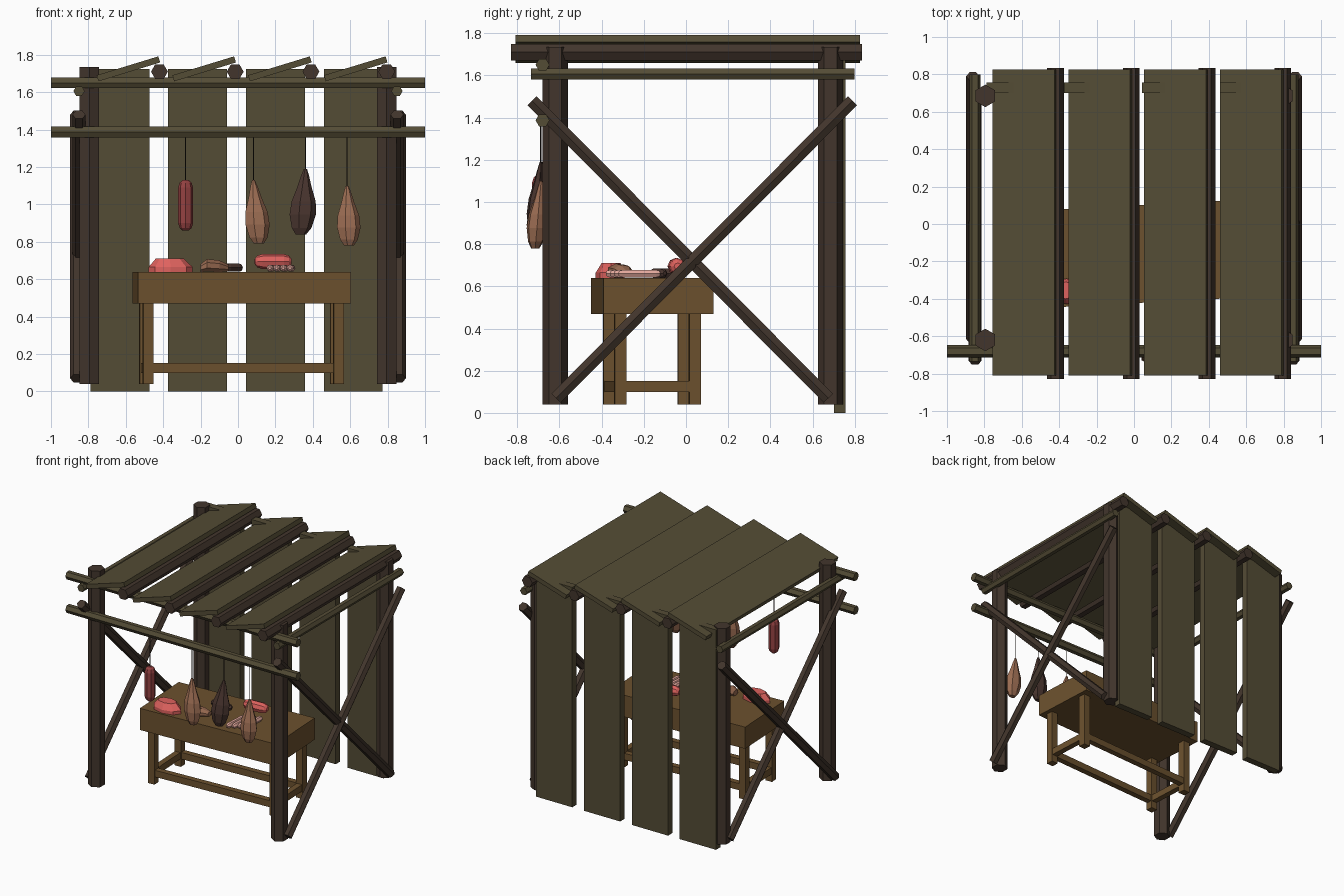
import bpy, bmesh, math
from mathutils import Vector, Matrix

if "Cube" in bpy.data.objects:
    bpy.data.objects.remove(bpy.data.objects["Cube"])


def mat(name, rgb):
    m = bpy.data.materials.new(name)
    lin = [(c / 255 / 12.92) if c < 11 else ((c / 255 + 0.055) / 1.055) ** 2.4 for c in rgb]
    m.diffuse_color = (*lin, 1)
    m.use_nodes = True
    m.node_tree.nodes["Principled BSDF"].inputs["Base Color"].default_value = m.diffuse_color
    return m


DARK = mat("dark_wood", (66, 53, 44))
OLIVE = mat("olive_wood", (84, 76, 53))
TABLE = mat("table_wood", (108, 81, 46))
RED = mat("red_meat", (222, 98, 94))
SALAMI = mat("salami_red", (150, 66, 66))
PINK = mat("pink_sausage", (226, 168, 156))
HAM = mat("ham_brown", (155, 108, 82))
SMOKED = mat("smoked_meat", (72, 52, 46))
STRING = mat("string", (50, 42, 36))


def finish(name, bm, m):
    bmesh.ops.recalc_face_normals(bm, faces=bm.faces)
    me = bpy.data.meshes.new(name)
    bm.to_mesh(me)
    bm.free()
    me.materials.append(m)
    ob = bpy.data.objects.new(name, me)
    bpy.context.collection.objects.link(ob)
    return ob


def loft(name, rings, u, v, m, n=6):
    """Skin n-sided rings given as (centre, radius along u, radius along v)."""
    bm = bmesh.new()
    loops = []
    for c, ru, rv in rings:
        loops.append([bm.verts.new(Vector(c) + u * ru * math.cos(2 * math.pi * i / n)
                                   + v * rv * math.sin(2 * math.pi * i / n)) for i in range(n)])
    for a, b in zip(loops, loops[1:]):
        for i in range(n):
            bm.faces.new((a[i], a[(i + 1) % n], b[(i + 1) % n], b[i]))
    bm.faces.new(loops[0][::-1])
    bm.faces.new(loops[-1])
    return finish(name, bm, m)


def axes(p, q):
    d = (Vector(q) - Vector(p)).normalized()
    u = Vector((1, 0, 0)) if abs(d.y) > 0.5 else Vector((0, 1, 0))
    u = (u - d * u.dot(d)).normalized()
    return u, d.cross(u)


def bar(name, p, q, r, m, n=6):
    u, v = axes(p, q)
    return loft(name, [(p, r, r), (q, r, r)], u, v, m, n)


def capsule(name, p, q, r, m, n=8):
    u, v = axes(p, q)
    p, q = Vector(p), Vector(q)
    d = (q - p).normalized()
    prof = [(p, .4), (p + d * r * .35, .8), (p + d * r, 1),
            (q - d * r, 1), (q - d * r * .35, .8), (q, .4)]
    return loft(name, [(c, r * s, r * s) for c, s in prof], u, v, m, n)


def box(name, c, size, m, rot=Matrix()):
    bm = bmesh.new()
    bmesh.ops.create_cube(bm, size=1, matrix=Matrix.Diagonal((*size, 1)))
    ob = finish(name, bm, m)
    ob.matrix_world = Matrix.Translation(c) @ rot
    return ob


# Frame: posts, side rails and crossed braces
for s, side in ((-1, "left"), (1, "right")):
    for y, end in ((-.62, "front"), (.685, "back")):
        bar(f"{end}_{side}_post", (s * .795, y, .04), (s * .795, y, 1.735), .06, DARK)
    bar(f"{side}_rail", (s * .85, -.735, 1.606), (s * .85, .8, 1.606), .03, OLIVE)
    bar(f"{side}_brace_outer", (s * .862, -.616, .07), (s * .862, .79, 1.48), .035, DARK)
    bar(f"{side}_brace_inner", (s * .85, .675, .07), (s * .85, -.73, 1.48), .035, DARK)

# Front beams
for z, nm in ((1.65, "upper"), (1.387, "lower")):
    bar(f"{nm}_front_beam", (-1, -.68, z), (1, -.68, z), .033, OLIVE)

# Back wall boards, tilted roof boards and their poles
for i in range(4):
    x = -.632 + i * .416
    box("back_board", (x, .728, .8625), (.315, .055, 1.725), OLIVE)
    x = -.42 + i * .405
    bar("roof_pole", (x, -.83, 1.71), (x, .835, 1.71), .045, DARK)
    box("roof_board", (x - .166, .008, 1.725), (.345, 1.635, .034), OLIVE,
        Matrix.Rotation(-math.radians(17), 4, 'Y'))

# Table, turned slightly
TURN = Matrix.Rotation(math.radians(3), 4, 'Z')


def table_box(name, x, y, z, size):
    c = Vector((.02, -.161, 0)) + TURN @ Vector((x, y, z))
    box(name, c, size, TABLE, TURN)


table_box("table_top", 0, 0, .555, (1.14, .522, .17))
for s in (-1, 1):
    table_box("table_long_stretcher", 0, s * .177, .125, (1.0, .045, .052))
    table_box("table_side_stretcher", s * .51, 0, .125, (.045, .35, .052))
    for t in (-1, 1):
        table_box("table_leg", s * .51, t * .177, .255, (.056, .056, .43))

X, Y = Vector((1, 0, 0)), Vector((0, 1, 0))


# Hanging meats with strings
def hanging_ham(name, xs, x, z0, z1, w, m):
    h = z1 - z0
    prof = [(0, .4), (.1, .75), (.3, 1), (.5, .92), (.72, .55), (.9, .3), (1, .12)]
    rings = [((x + (xs - x) * t, -.715 + .028 * t, z0 + h * t), w * s, .05 * s) for t, s in prof]
    loft(name, rings, X, Y, m, 7)
    bar(name + "_string", (xs, -.687, z1 - .01), (xs, -.687, 1.37), .003, STRING, 4)


hanging_ham("hanging_ham_left", .082, .11, .79, 1.13, .068, HAM)
hanging_ham("hanging_smoked_ham", .36, .335, .84, 1.19, .074, SMOKED)
hanging_ham("hanging_ham_right", .583, .592, .78, 1.10, .066, HAM)
capsule("hanging_salami", (-.28, -.69, .86), (-.28, -.69, 1.13), .04, SALAMI)
bar("salami_string", (-.28, -.69, 1.12), (-.28, -.69, 1.37), .003, STRING, 4)

# Meat on the table
loft("red_steak", [((-.36, -.36, .638), .118, .068), ((-.36, -.36, .665), .118, .068),
                   ((-.365, -.355, .71), .075, .045)], X, Y, RED, 8)
loft("table_ham", [((-.2, -.33, .66), .03, .022), ((-.165, -.32, .675), .055, .034),
                   ((-.1, -.3, .67), .05, .032), ((-.05, -.28, .66), .025, .018)],
     Y, Vector((0, 0, 1)), HAM, 7)
for x, y in ((-.02, -.13), (-.1, -.09)):
    capsule("smoked_piece", (x - .05, y - .03, .662), (x + .04, y + .03, .662), .025, SMOKED, 6)
for i in range(4):
    x = .17 + i * .036
    capsule("table_sausage", (x, -.38 + .02 * i, .66), (x + .01, -.18 + .02 * i, .66), .02, PINK, 6)
capsule("table_salami", (.09, -.05, .695), (.285, -.04, .695), .04, RED)
